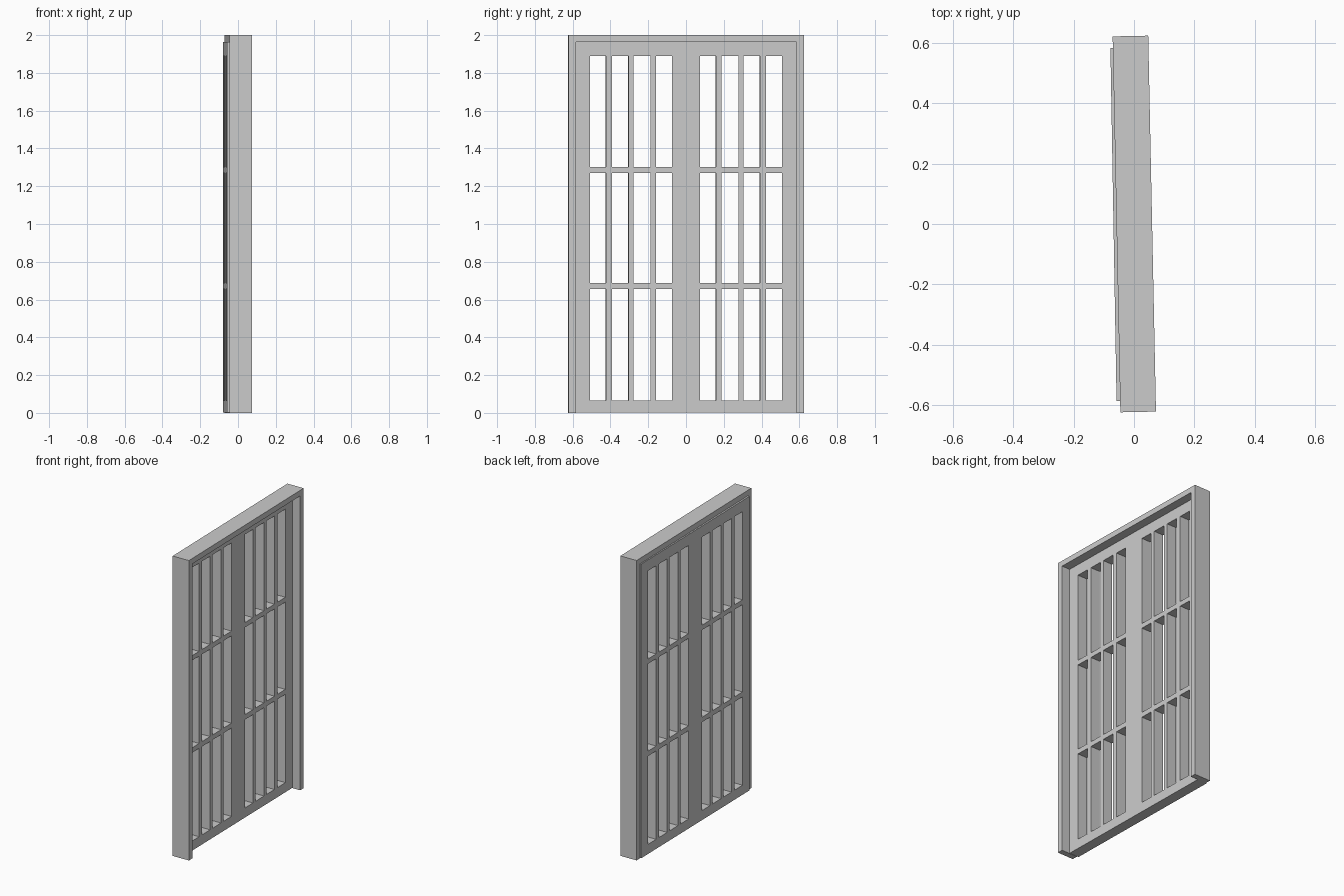
import bpy, bmesh
from math import radians

if "Cube" in bpy.data.objects:
    bpy.data.objects.remove(bpy.data.objects["Cube"])


def extruded(name, polys, x0, x1, angle):
    """Extrude flat polygons given in the (y, z) plane from x0 to x1."""
    bm = bmesh.new()
    cache = {}

    def vert(p):
        if p not in cache:
            cache[p] = bm.verts.new((x0, p[0], p[1]))
        return cache[p]

    faces = [bm.faces.new([vert(p) for p in poly]) for poly in polys]
    ext = bmesh.ops.extrude_face_region(bm, geom=faces, use_keep_orig=True)
    moved = [g for g in ext["geom"] if isinstance(g, bmesh.types.BMVert)]
    bmesh.ops.translate(bm, verts=moved, vec=(x1 - x0, 0, 0))
    bmesh.ops.recalc_face_normals(bm, faces=bm.faces)
    mesh = bpy.data.meshes.new(name)
    bm.to_mesh(mesh)
    bm.free()
    obj = bpy.data.objects.new(name, mesh)
    bpy.context.collection.objects.link(obj)
    obj.rotation_euler.z = radians(angle)
    return obj


# Door casing: two jambs and a lintel, open at the bottom
W, IN, H, TOP = 0.623, 0.585, 2.0, 1.963
casing = [(-W, 0), (-IN, 0), (-IN, TOP), (IN, TOP), (IN, 0), (W, 0), (W, H), (-W, H)]
extruded("door_casing", [casing], -0.058, 0.060, 1.18)

# Double door leaves: one lattice of cells, openings left out
half = [0.074, 0.158, 0.187, 0.278, 0.305, 0.391, 0.424, 0.509, IN]
ys = [-y for y in reversed(half)] + half
zs = [0.002, 0.066, 0.655, 0.688, 1.270, 1.302, 1.890, TOP]
opening_cols = {1, 3, 5, 7, 9, 11, 13, 15}
cells = []
for i in range(len(ys) - 1):
    for j in range(len(zs) - 1):
        if i in opening_cols and j % 2 == 1:
            continue
        a, b, c, d = ys[i], ys[i + 1], zs[j], zs[j + 1]
        cells.append([(a, c), (b, c), (b, d), (a, d)])
extruded("lattice_doors", cells, -0.068, 0.002, 1.0)
